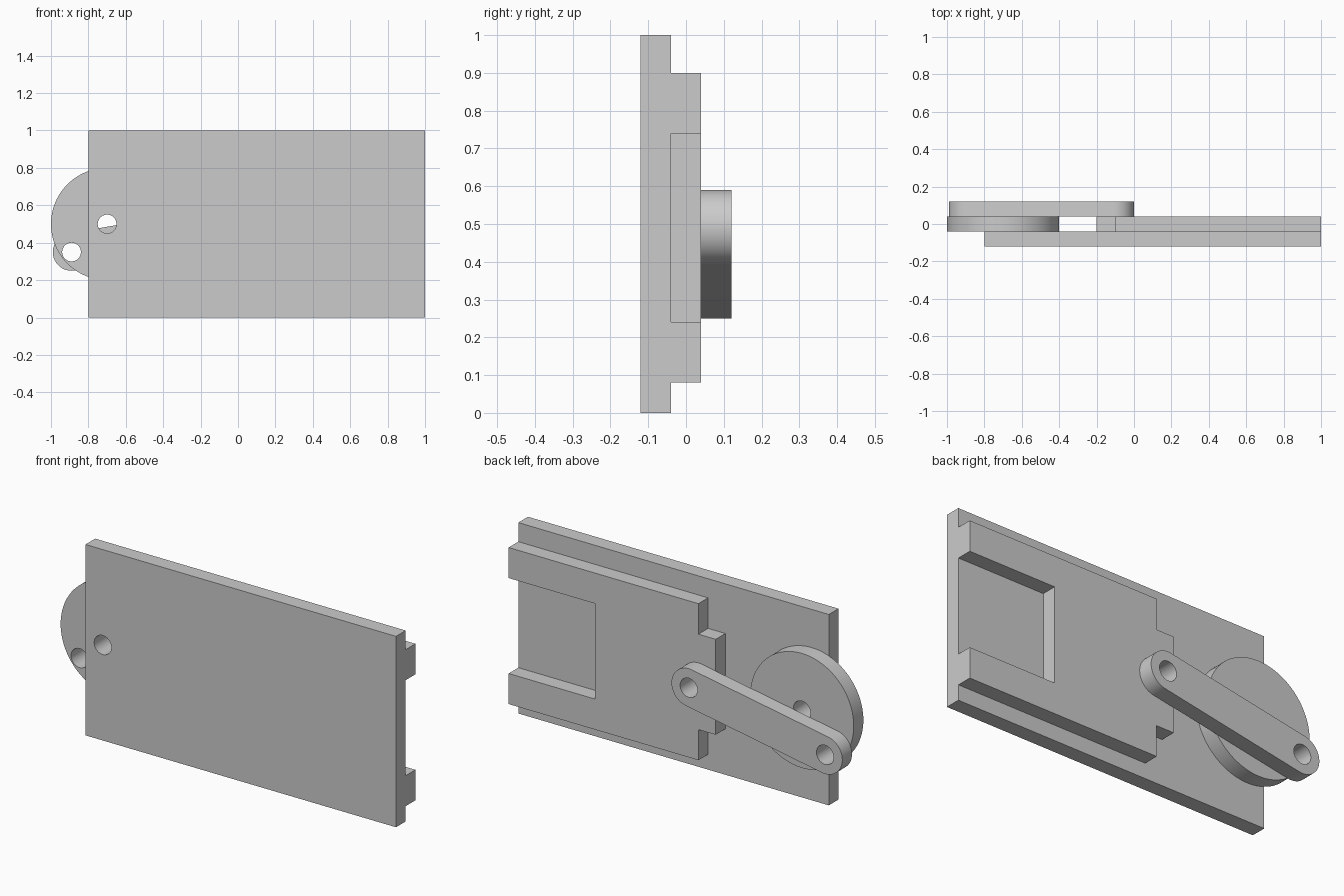
import bpy
import bmesh
from math import atan2, cos, hypot, pi, sin
from mathutils import Matrix

default = bpy.data.objects.get("Cube")
if default:
    bpy.data.objects.remove(default, do_unlink=True)

GREY = 0.6
grey = bpy.data.materials.new("light grey")
grey.use_nodes = True
grey.diffuse_color = (GREY, GREY, GREY, 1)
grey.node_tree.nodes["Principled BSDF"].inputs["Base Color"].default_value = (GREY, GREY, GREY, 1)

THICK = 0.08
HOLE = 0.05


def arc(centre, radius, start=0.0, sweep=2 * pi, steps=64):
    """Points along an arc; a full turn leaves out the repeated end point."""
    count = steps if sweep >= 2 * pi else steps + 1
    return [(centre[0] + radius * cos(start + sweep * i / steps),
             centre[1] + radius * sin(start + sweep * i / steps)) for i in range(count)]


def slab(name, outline, holes, y):
    """Extrude an outline in the x-z plane, pierced by round holes."""
    curve = bpy.data.curves.new(name + "_profile", "CURVE")
    curve.dimensions = "2D"
    curve.fill_mode = "BOTH"
    curve.extrude = THICK / 2
    for loop in [outline] + [arc(h, HOLE, steps=48) for h in holes]:
        spline = curve.splines.new("POLY")
        spline.points.add(len(loop) - 1)
        for point, (px, pz) in zip(spline.points, loop):
            point.co = (px, pz, 0, 1)
        spline.use_cyclic_u = True

    # Turn the profile into a welded mesh standing upright
    profile = bpy.data.objects.new(name + "_profile", curve)
    bpy.context.collection.objects.link(profile)
    bpy.context.view_layer.update()
    graph = bpy.context.evaluated_depsgraph_get()
    mesh = bpy.data.meshes.new_from_object(profile.evaluated_get(graph))
    bpy.data.objects.remove(profile, do_unlink=True)
    bm = bmesh.new()
    bm.from_mesh(mesh)
    bmesh.ops.remove_doubles(bm, verts=bm.verts, dist=0.0002)
    bm.transform(Matrix.Translation((0, y, 0)) @ Matrix.Rotation(pi / 2, 4, "X"))
    bmesh.ops.recalc_face_normals(bm, faces=bm.faces)
    bm.to_mesh(mesh)
    bm.free()
    mesh.name = name
    mesh.materials.clear()
    mesh.materials.append(grey)

    obj = bpy.data.objects.new(name, mesh)
    bpy.context.collection.objects.link(obj)
    bpy.ops.object.select_all(action="DESELECT")
    obj.select_set(True)
    bpy.context.view_layer.objects.active = obj
    bpy.ops.object.shade_smooth_by_angle(angle=pi / 6)
    return obj


axle = (-0.7, 0.5)
crank_pin = (-0.89, 0.35)
slider_pin = (-0.1, 0.49)

# Back plate with the axle hole
slab("base_plate", [(-0.8, 0), (1, 0), (1, 1), (-0.8, 1)], [axle], -THICK)

# Slider with a stepped nose and an open-ended pocket
slab("slider", [(-0.1, 0.08), (1, 0.08), (1, 0.24), (0.5, 0.24), (0.5, 0.74), (1, 0.74),
                (1, 0.9), (-0.1, 0.9), (-0.1, 0.74), (-0.2, 0.74), (-0.2, 0.24), (-0.1, 0.24)],
     [slider_pin], 0)

# Crank wheel
slab("crank_wheel", arc(axle, 0.3, steps=96), [axle, crank_pin], 0)

# Connecting rod with rounded ends
dx, dz = slider_pin[0] - crank_pin[0], slider_pin[1] - crank_pin[1]
tilt = atan2(dz, dx)
rod = arc(slider_pin, 0.1, tilt - pi / 2, pi, 32) + arc(crank_pin, 0.1, tilt + pi / 2, pi, 32)
slab("connecting_rod", rod, [crank_pin, slider_pin], THICK)
